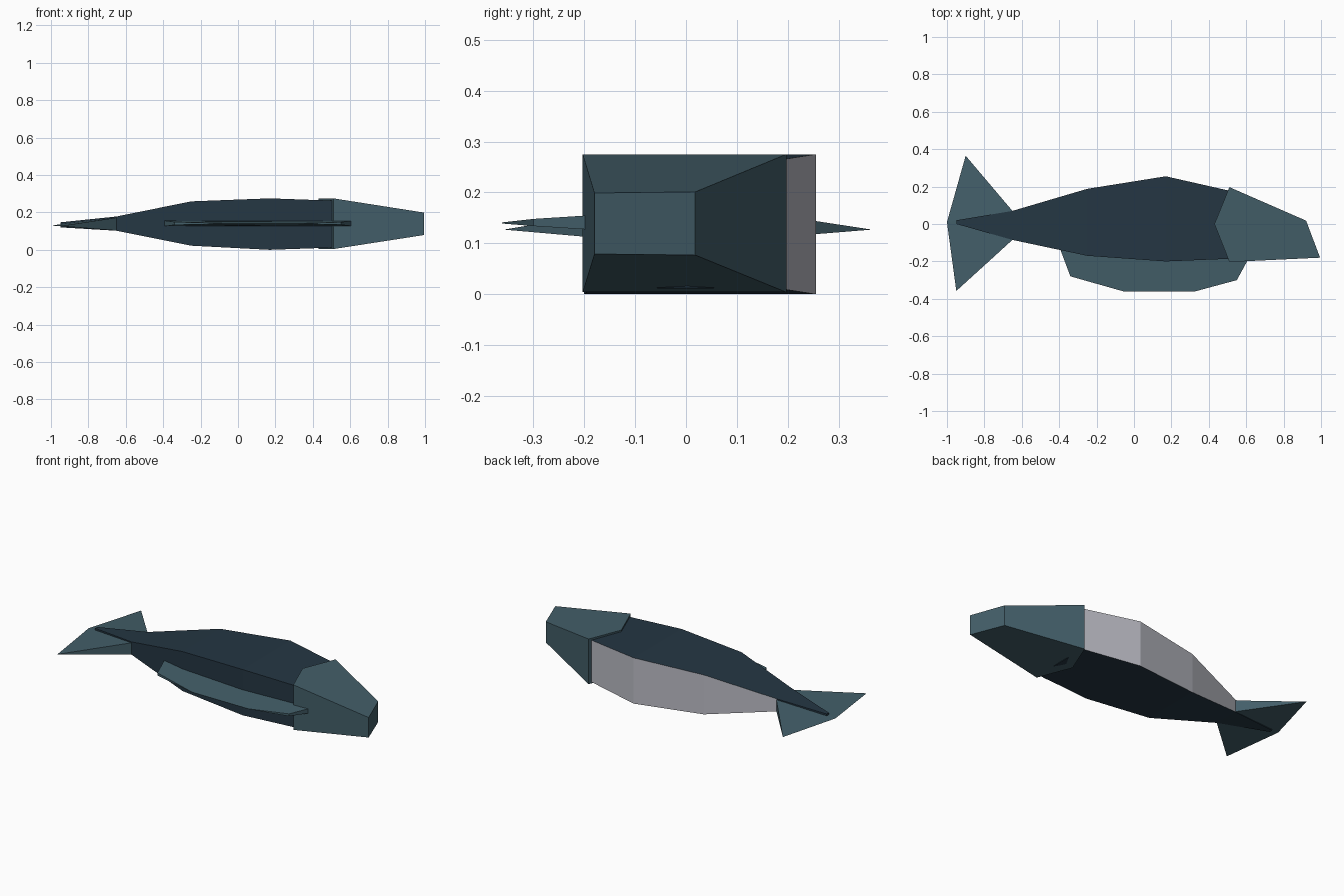
import bpy

if "Cube" in bpy.data.objects:
    bpy.data.objects.remove(bpy.data.objects["Cube"])

def material(name, rgb):
    m = bpy.data.materials.new(name)
    m.diffuse_color = (*rgb, 1)
    m.use_nodes = True
    m.node_tree.nodes["Principled BSDF"].inputs["Base Color"].default_value = m.diffuse_color
    return m

DARK = material("dark navy", (0.018, 0.037, 0.056))
TEAL = material("slate teal", (0.056, 0.113, 0.141))
PALE = material("pale grey", (0.50, 0.505, 0.56))

def build(name, verts, faces, mats):
    me = bpy.data.meshes.new(name)
    me.from_pydata(verts, [], faces)
    for m in mats:
        me.materials.append(m)
    ob = bpy.data.objects.new(name, me)
    bpy.context.collection.objects.link(ob)
    bpy.context.view_layer.objects.active = ob
    ob.select_set(True)
    bpy.ops.object.mode_set(mode='EDIT')
    bpy.ops.mesh.select_all(action='SELECT')
    bpy.ops.mesh.normals_make_consistent(inside=False)
    bpy.ops.object.mode_set(mode='OBJECT')
    ob.select_set(False)
    return ob

def slab(name, outline, mat):
    """Closed plate from outline points (x, y, z centre, half thickness)."""
    n = len(outline)
    verts = [(x, y, z + s * h) for s in (1, -1) for x, y, z, h in outline]
    faces = [tuple(range(n)), tuple(range(2 * n - 1, n - 1, -1))]
    faces += [(i, n + i, n + (i + 1) % n, (i + 1) % n) for i in range(n)]
    return build(name, verts, faces, [mat])

# body: rectangular sections (x, y low, y high, z low, z high)
sections = [(-0.95, 0.0, 0.02, 0.12, 0.147), (-0.65, -0.085, 0.07, 0.102, 0.178),
            (-0.25, -0.17, 0.188, 0.022, 0.259), (0.17, -0.2, 0.255, 0.0, 0.275),
            (0.51, -0.186, 0.178, 0.012, 0.263)]
verts, faces = [], [(3, 2, 1, 0)]
for x, y0, y1, z0, z1 in sections:
    verts += [(x, y0, z0), (x, y1, z0), (x, y1, z1), (x, y0, z1)]
for s in range(len(sections) - 1):
    a = 4 * s
    faces += [(a + i, a + (i + 1) % 4, a + 4 + (i + 1) % 4, a + 4 + i) for i in range(4)]
a = 4 * (len(sections) - 1)
faces.append((a, a + 1, a + 2, a + 3))
body = build("body", verts, faces, [DARK, PALE])
# pale belly: faces looking toward +y, ahead of the tail root
for p in body.data.polygons:
    if p.normal.y > 0.7 and p.center.x > -0.65:
        p.material_index = 1

# head: wedge narrowing to a blunt snout
slab("head", [(0.43, 0.0, 0.1395, 0.1355), (0.51, 0.197, 0.1395, 0.1355),
              (0.92, 0.018, 0.139, 0.062), (0.995, -0.18, 0.139, 0.06),
              (0.51, -0.203, 0.1395, 0.1355)], TEAL)

# dorsal fin: thick at the base, thin at the outer edge
slab("dorsal_fin", [(-0.4, -0.12, 0.141, 0.016), (-0.34, -0.28, 0.141, 0.008),
                    (-0.05, -0.362, 0.14, 0.001), (0.32, -0.362, 0.14, 0.001),
                    (0.55, -0.3, 0.141, 0.007), (0.61, -0.19, 0.141, 0.014),
                    (0.55, -0.12, 0.141, 0.016)], TEAL)

# tail: thick root, two sharp lobes
tail = [(-0.65, 0.07, 0.172), (-0.65, 0.07, 0.103), (-0.65, -0.085, 0.172),
        (-0.65, -0.085, 0.103), (-0.9, 0.365, 0.127), (-0.95, -0.358, 0.127),
        (-1.0, 0.01, 0.13)]
build("tail_fin", tail, [(0, 4, 6), (0, 6, 2), (2, 6, 5), (1, 6, 4), (1, 3, 6),
                         (3, 5, 6), (0, 1, 4), (2, 5, 3), (0, 2, 3, 1)], [TEAL])
